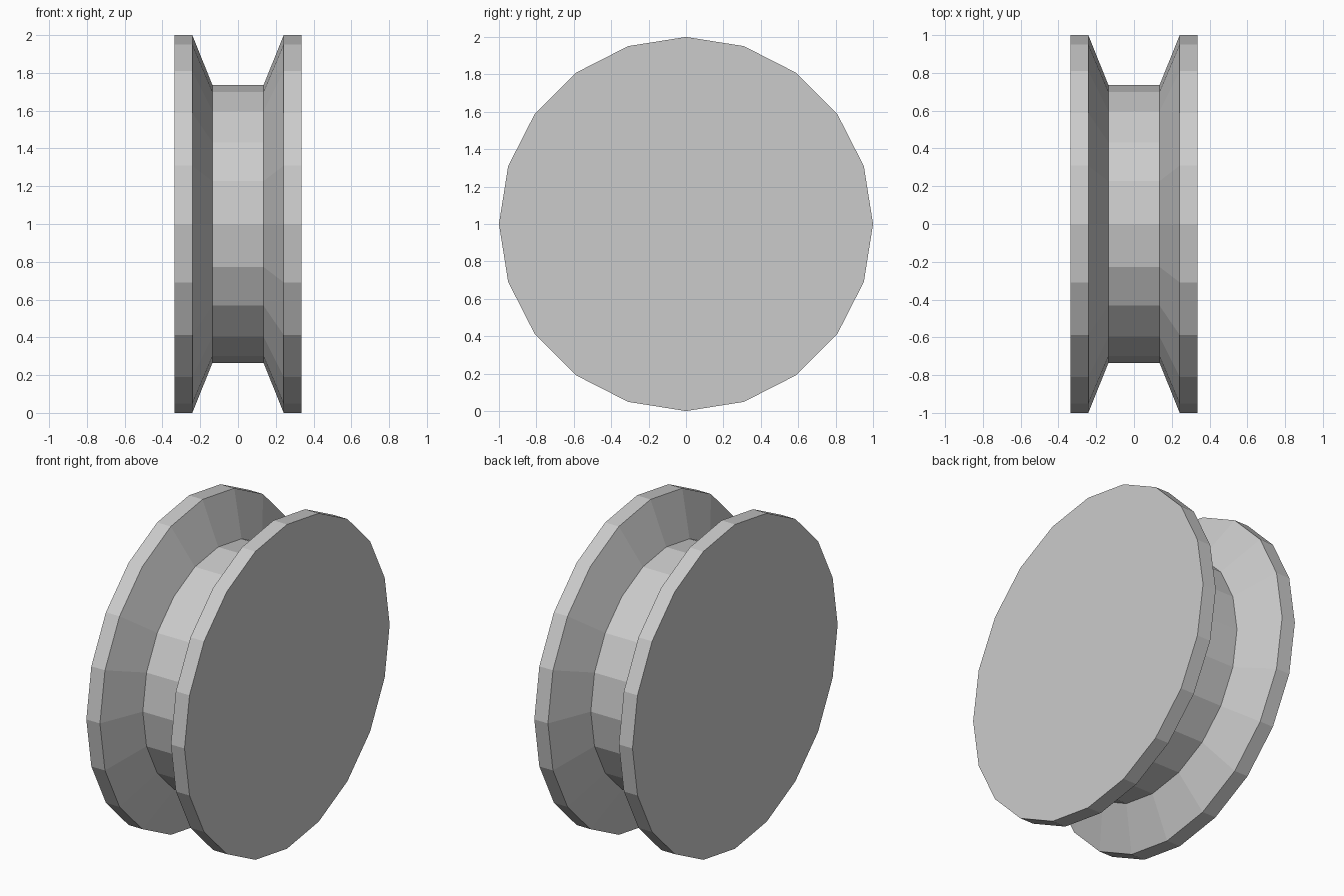
import bpy, bmesh, math

if "Cube" in bpy.data.objects:
    bpy.data.objects.remove(bpy.data.objects["Cube"])

SIDES = 20
# Half-profile of the spool along its axis: (x, radius), mirrored for the other half
half = [(0.335, 1.0), (0.242, 1.0), (0.135, 0.735)]
profile = [(-x, r) for x, r in half] + half[::-1]

bm = bmesh.new()

# One ring of vertices per profile point, around the x axis at z = 1
rings = []
for x, r in profile:
    angles = [2 * math.pi * i / SIDES for i in range(SIDES)]
    rings.append([bm.verts.new((x, r * math.cos(a), 1 + r * math.sin(a))) for a in angles])

# Rims, sloped flanges and hub
for a, b in zip(rings, rings[1:]):
    for i in range(SIDES):
        j = (i + 1) % SIDES
        bm.faces.new((a[i], a[j], b[j], b[i]))

# Flat end discs
bm.faces.new(rings[0])
bm.faces.new(rings[-1])
bmesh.ops.recalc_face_normals(bm, faces=bm.faces[:])

mesh = bpy.data.meshes.new("grooved_wheel")
bm.to_mesh(mesh)
bm.free()
wheel = bpy.data.objects.new("grooved_wheel", mesh)
bpy.context.collection.objects.link(wheel)
